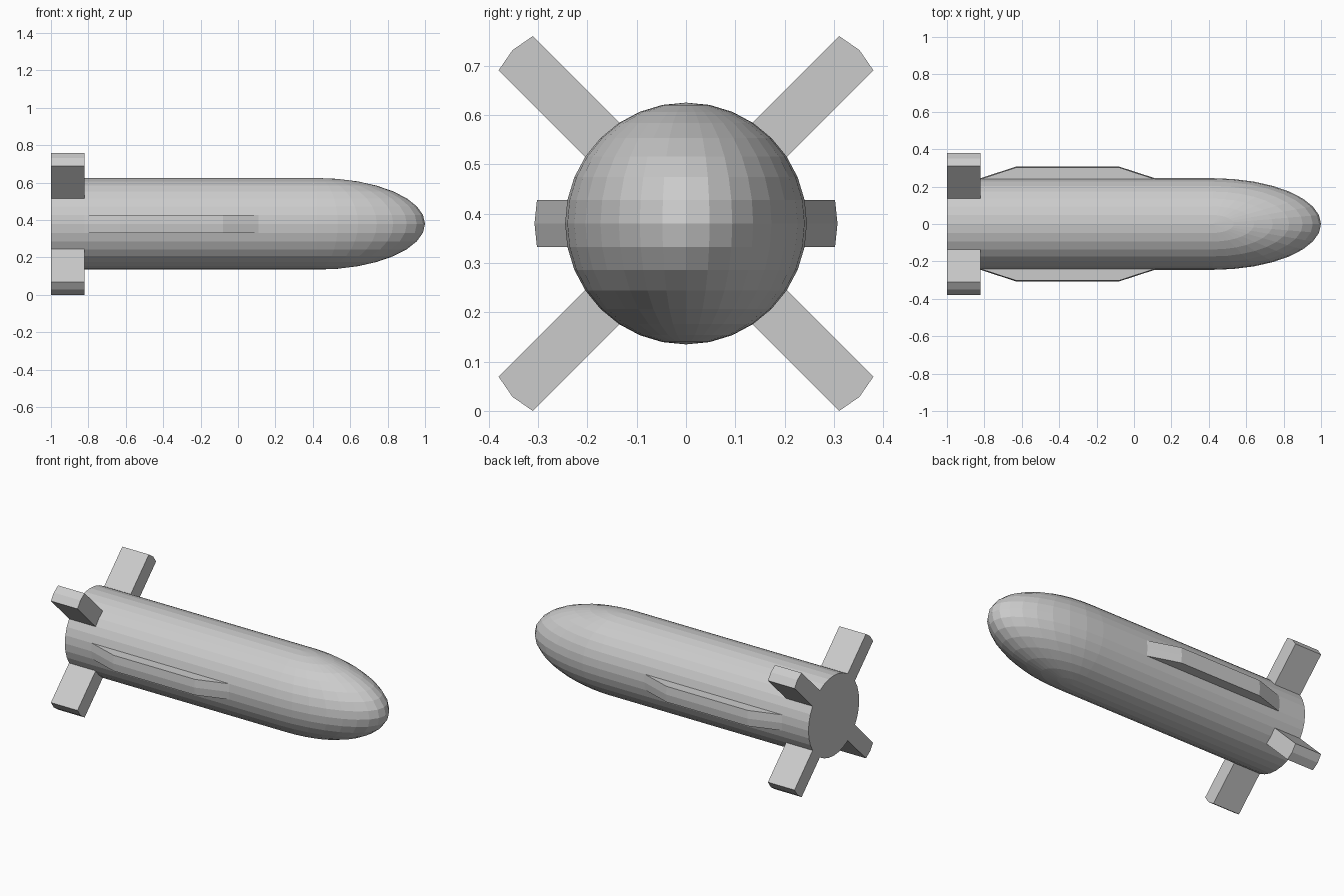
import bpy, bmesh, math
from mathutils import Matrix

if "Cube" in bpy.data.objects:
    bpy.data.objects.remove(bpy.data.objects["Cube"])

AXIS_Z = 0.38      # height of the body centreline
RADIUS = 0.245
SEAM_X = 0.42      # where the nose meets the tube

grey = bpy.data.materials.new("plain grey")
grey.diffuse_color = (0.6, 0.6, 0.6, 1)
grey.use_nodes = True
grey.node_tree.nodes["Principled BSDF"].inputs["Base Color"].default_value = grey.diffuse_color


def finish(bm, name):
    bmesh.ops.recalc_face_normals(bm, faces=bm.faces)
    mesh = bpy.data.meshes.new(name)
    bm.to_mesh(mesh)
    bm.free()
    mesh.materials.append(grey)
    obj = bpy.data.objects.new(name, mesh)
    obj.location.z = AXIS_Z
    bpy.context.collection.objects.link(obj)
    return obj


def radial_plate(name, stations, inner, half, bulge, angle):
    """Loft a plate along x; stations are (x, outer radius), turned about x."""
    bm = bmesh.new()
    rings = []
    for x, outer in stations:
        section = [(inner, -half), (outer, -half), (outer + bulge, 0),
                   (outer, half), (inner, half)]
        rings.append([bm.verts.new((x, r, t)) for r, t in section])
    n = len(rings[0])
    for a, b in zip(rings, rings[1:]):
        for i in range(n):
            j = (i + 1) % n
            bm.faces.new((a[i], a[j], b[j], b[i]))
    bm.faces.new(rings[0])
    bm.faces.new(rings[-1])
    bm.transform(Matrix.Rotation(math.radians(angle), 4, 'X'))
    finish(bm, name)


# Body tube with a closed tail
bm = bmesh.new()
bmesh.ops.create_cone(bm, cap_ends=True, segments=32, radius1=RADIUS,
                      radius2=RADIUS, depth=SEAM_X + 1)
bm.transform(Matrix.Translation(((SEAM_X - 1) / 2, 0, 0))
             @ Matrix.Rotation(math.pi / 2, 4, 'Y'))
front = [f for f in bm.faces if f.calc_center_median().x > SEAM_X - 0.01]
bmesh.ops.delete(bm, geom=front, context='FACES_ONLY')
finish(bm, "body_tube")

# Nose: front half of a stretched sphere
bm = bmesh.new()
bmesh.ops.create_uvsphere(bm, u_segments=32, v_segments=16, radius=1)
bmesh.ops.delete(bm, geom=[v for v in bm.verts if v.co.x < -0.001],
                 context='VERTS')
bm.transform(Matrix.Translation((SEAM_X, 0, 0))
             @ Matrix.Diagonal((1 - SEAM_X, RADIUS, RADIUS, 1)))
finish(bm, "nose")

# Four diagonal tail fins
for i in range(4):
    radial_plate(f"tail_fin_{i + 1}", [(-1, 0.488), (-0.82, 0.488)],
                 0.2, 0.049, 0.009, 45 + 90 * i)

# Two side strakes with ramped ends sinking into the body
for i, side in enumerate(("left", "right")):
    radial_plate(f"side_strake_{side}",
                 [(-0.95, 0.198), (-0.63, 0.302), (-0.08, 0.302), (0.24, 0.198)],
                 0.15, 0.048, 0.005, 180 * i)
